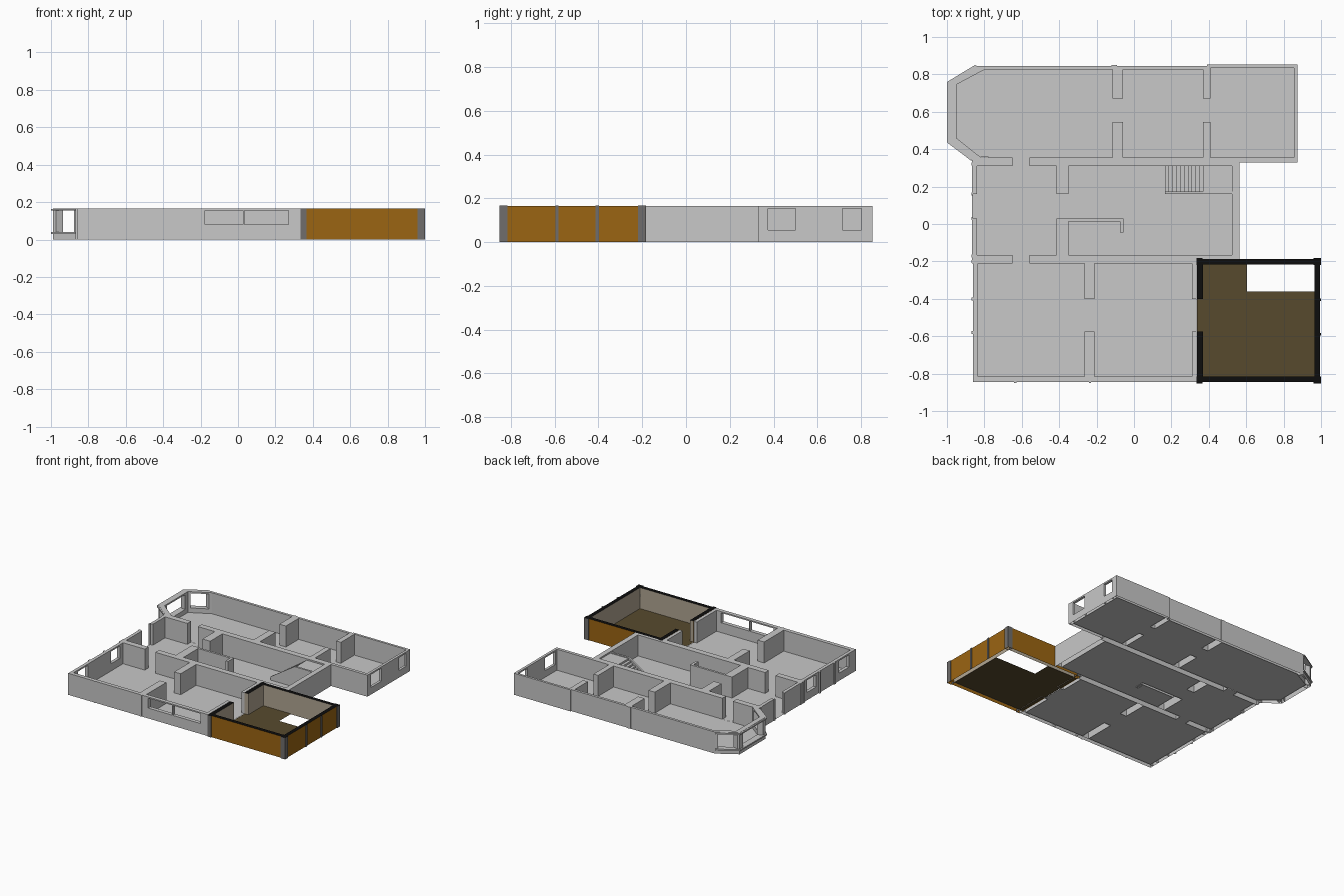
import bpy, bmesh
from mathutils import Vector

H = 0.166      # wall height
FZ = 0.004     # floor level


def material(name, rgb):
    m = bpy.data.materials.new(name)
    m.diffuse_color = (*rgb, 1)
    return m


GREY = material("light_grey", (0.58, 0.58, 0.58))
ORANGE = material("orange_brown", (0.33, 0.13, 0.006))
BEIGE = material("beige", (0.44, 0.38, 0.29))
BLACK = material("black", (0.004, 0.004, 0.004))
BROWN = material("dark_brown", (0.095, 0.068, 0.027))
SLATE = material("dark_grey", (0.16, 0.155, 0.15))


def block(bm, foot, z0=0.0, z1=H):
    """Prism over a counter-clockwise footprint; open underneath when on the ground."""
    lo = [bm.verts.new((x, y, z0)) for x, y in foot]
    hi = [bm.verts.new((x, y, z1)) for x, y in foot]
    n = len(foot)
    for i in range(n):
        j = (i + 1) % n
        bm.faces.new((lo[i], lo[j], hi[j], hi[i]))
    bm.faces.new(hi)
    if z0 > 0:
        bm.faces.new(lo[::-1])


def rect(x0, y0, x1, y1):
    return [(x0, y0), (x1, y0), (x1, y1), (x0, y1)]


def window_wall(bm, o0, o1, i1, i0, openings):
    """Wall between an outer and inner line, with openings (from, to, sill, head) as fractions."""
    o0, o1, i1, i0 = map(Vector, (o0, o1, i1, i0))

    def piece(a, b, z0, z1):
        block(bm, [o0.lerp(o1, a), o0.lerp(o1, b), i0.lerp(i1, b), i0.lerp(i1, a)], z0, z1)
    last = 0.0
    for a, b, s, h in openings:
        piece(last, a, 0, H)
        piece(a, b, 0, s)
        piece(a, b, h, H)
        last = b
    piece(last, 1, 0, H)


def finish(bm, name, *mats):
    me = bpy.data.meshes.new(name)
    bm.to_mesh(me)
    bm.free()
    for m in mats:
        me.materials.append(m)
    ob = bpy.data.objects.new(name, me)
    bpy.context.collection.objects.link(ob)
    return ob


def blocks(name, rects, mat):
    bm = bmesh.new()
    for r in rects:
        block(bm, rect(*r))
    return finish(bm, name, mat)


def floor(name, outlines, mat):
    bm = bmesh.new()
    for o in outlines:
        bm.faces.new([bm.verts.new((x, y, FZ)) for x, y in o])
    return finish(bm, name, mat)


# Plain outer walls
blocks("outer_walls", [
    (-0.84, 0.825, 0.39, 0.845), (0.39, 0.835, 0.875, 0.853),
    (0.565, 0.33, 0.855, 0.355), (0.525, -0.165, 0.565, 0.31),
    (-0.865, 0.16, -0.84, 0.31), (-0.865, -0.165, -0.84, 0.03),
], GREY)

# Outer walls with windows
bm = bmesh.new()


def straight(x0, y0, x1, y1, tx, ty, spans):
    """Outer line from start to end, thickness (tx, ty), windows given by coordinate."""
    along_x = abs(x1 - x0) > abs(y1 - y0)
    s, e = (x0, x1) if along_x else (y0, y1)
    ops = [((a - s) / (e - s), (b - s) / (e - s), z0, z1) for a, b, z0, z1 in spans]
    window_wall(bm, (x0, y0), (x1, y1), (x1 + tx, y1 + ty), (x0 + tx, y0 + ty), ops)


straight(-0.86, -0.845, 0.34, -0.845, 0, 0.03,
         [(-0.176, 0.027, 0.08, 0.156), (0.034, 0.27, 0.08, 0.156)])
straight(0.875, 0.33, 0.875, 0.835, -0.02, 0,
         [(0.374, 0.5, 0.055, 0.154), (0.715, 0.803, 0.055, 0.154)])
straight(-0.86, -0.2, -0.86, -0.815, 0.025, 0,
         [(-0.25, -0.36, 0.06, 0.154), (-0.64, -0.76, 0.06, 0.154)])
finish(bm, "window_walls", GREY)

# Bay window: three facets with openings, sills and lintels
outer = [(-0.84, 0.845), (-0.988, 0.755), (-0.988, 0.44), (-0.865, 0.345)]
inner = [(-0.80, 0.825), (-0.95, 0.745), (-0.95, 0.46), (-0.82, 0.357)]
lip = [(-0.85, 0.85), (-0.999, 0.76), (-0.999, 0.435), (-0.87, 0.338)]
bm = bmesh.new()
for i in range(3):
    window_wall(bm, outer[i], outer[i + 1], inner[i + 1], inner[i], [(0.12, 0.9, 0.04, 0.154)])
    for z0, z1 in ((0.03, 0.04), (0.154, 0.164)):
        block(bm, [lip[i], lip[i + 1], outer[i + 1], outer[i]], z0, z1)
finish(bm, "bay_window", GREY)

# Inner walls with door gaps
blocks("partition_walls", [
    (-0.865, 0.31, -0.65, 0.355), (-0.56, 0.31, 0.565, 0.355),
    (-0.865, -0.21, -0.65, -0.165), (-0.56, -0.21, 0.335, -0.165), (0.335, -0.187, 0.565, -0.165),
    (-0.115, 0.67, -0.06, 0.825), (-0.115, 0.355, -0.06, 0.545),
    (0.37, 0.67, 0.41, 0.835), (0.37, 0.355, 0.41, 0.545),
    (-0.415, 0.16, -0.35, 0.31), (-0.415, -0.165, -0.35, 0.03),
    (-0.35, 0.013, -0.055, 0.03), (-0.075, -0.045, -0.055, 0.013),
    (-0.265, -0.40, -0.21, -0.21), (-0.265, -0.815, -0.21, -0.575),
    (0.31, -0.40, 0.335, -0.21), (0.31, -0.815, 0.335, -0.575),
], GREY)

# Grey floors, one sheet per room plus door thresholds
floor("floors", [
    inner + [(-0.115, 0.355), (-0.115, 0.825)],
    rect(-0.06, 0.355, 0.37, 0.825), rect(0.41, 0.355, 0.855, 0.835),
    rect(-0.115, 0.545, -0.06, 0.67), rect(0.37, 0.545, 0.41, 0.67),
    rect(-0.65, 0.31, -0.56, 0.355), rect(-0.65, -0.21, -0.56, -0.165),
    rect(-0.84, -0.165, -0.415, 0.31), rect(-0.865, 0.03, -0.84, 0.16),
    rect(-0.415, 0.03, -0.35, 0.16), rect(-0.35, 0.03, 0.525, 0.31), rect(-0.35, -0.165, 0.525, 0.013),
    rect(-0.055, 0.013, 0.525, 0.03),
    rect(-0.835, -0.815, -0.265, -0.21), rect(-0.21, -0.815, 0.31, -0.21),
    rect(-0.265, -0.575, -0.21, -0.40), rect(0.31, -0.575, 0.335, -0.40),
], GREY)

# Staircase: rising steps, landing and sloped side board
bm = bmesh.new()
N, x0, x1, top = 10, 0.165, 0.37, 0.155
for i in range(N):
    a = x0 + (x1 - x0) * i / N
    b = x0 + (x1 - x0) * (i + 1) / N
    block(bm, rect(a, 0.175, b, 0.31), FZ, top * (i + 1) / (N + 1))
block(bm, rect(x1, 0.175, 0.525, 0.31), FZ, top)
side = [(x0, FZ), (0.525, FZ), (0.525, H - 0.004), (x1, H - 0.004), (x0, 0.03)]
f = bm.faces.new([bm.verts.new((x, 0.16, z)) for x, z in side])
ext = bmesh.ops.extrude_face_region(bm, geom=[f], use_keep_orig=True)
bmesh.ops.translate(bm, vec=(0, 0.015, 0), verts=[g for g in ext["geom"] if isinstance(g, bmesh.types.BMVert)])
bmesh.ops.recalc_face_normals(bm, faces=bm.faces[:])
finish(bm, "staircase", GREY)

# Small strips on the grey facade
strips = [(x - 0.006, -0.85, x + 0.006, -0.845) for x in (-0.635, -0.235)]
strips += [(-0.87, y - 0.008, -0.86, y + 0.008) for y in (-0.58, -0.4, -0.2, -0.17, 0.03, 0.16, 0.32)]
strips += [(-0.12, 0.845, -0.09, 0.85)]
blocks("facade_strips", strips, GREY)

# Orange room: black tops, orange outside, beige inside
bm = bmesh.new()
for r in [(0.337, -0.845, 0.994, -0.815), (0.337, -0.216, 0.994, -0.187),
          (0.964, -0.815, 0.994, -0.216),
          (0.337, -0.815, 0.368, -0.575), (0.337, -0.40, 0.368, -0.216)]:
    block(bm, rect(*r))
bm.normal_update()
centre = Vector((0.665, -0.515, 0))
for f in bm.faces:
    d = f.calc_center_median() - centre
    d.z = 0
    f.material_index = 0 if f.normal.z > 0.5 else 1 if f.normal.dot(d) > 0 else 2
finish(bm, "annex_walls", BLACK, ORANGE, BEIGE)

floor("annex_floor", [rect(0.337, -0.815, 0.605, -0.216), rect(0.605, -0.815, 0.964, -0.36)], BROWN)

# Dark corner posts and side strips with black tops
bm = bmesh.new()
for r in [(0.335, -0.852, 0.366, -0.815), (0.961, -0.852, 1.0, -0.815), (0.961, -0.22, 1.0, -0.183),
          (0.335, -0.22, 0.366, -0.183),
          (0.994, -0.597, 1.0, -0.582), (0.994, -0.413, 1.0, -0.398)]:
    block(bm, rect(*r), 0, H + 0.001)
bm.normal_update()
for f in bm.faces:
    f.material_index = 1 if f.normal.z > 0.5 else 0
finish(bm, "annex_posts", SLATE, BLACK)
